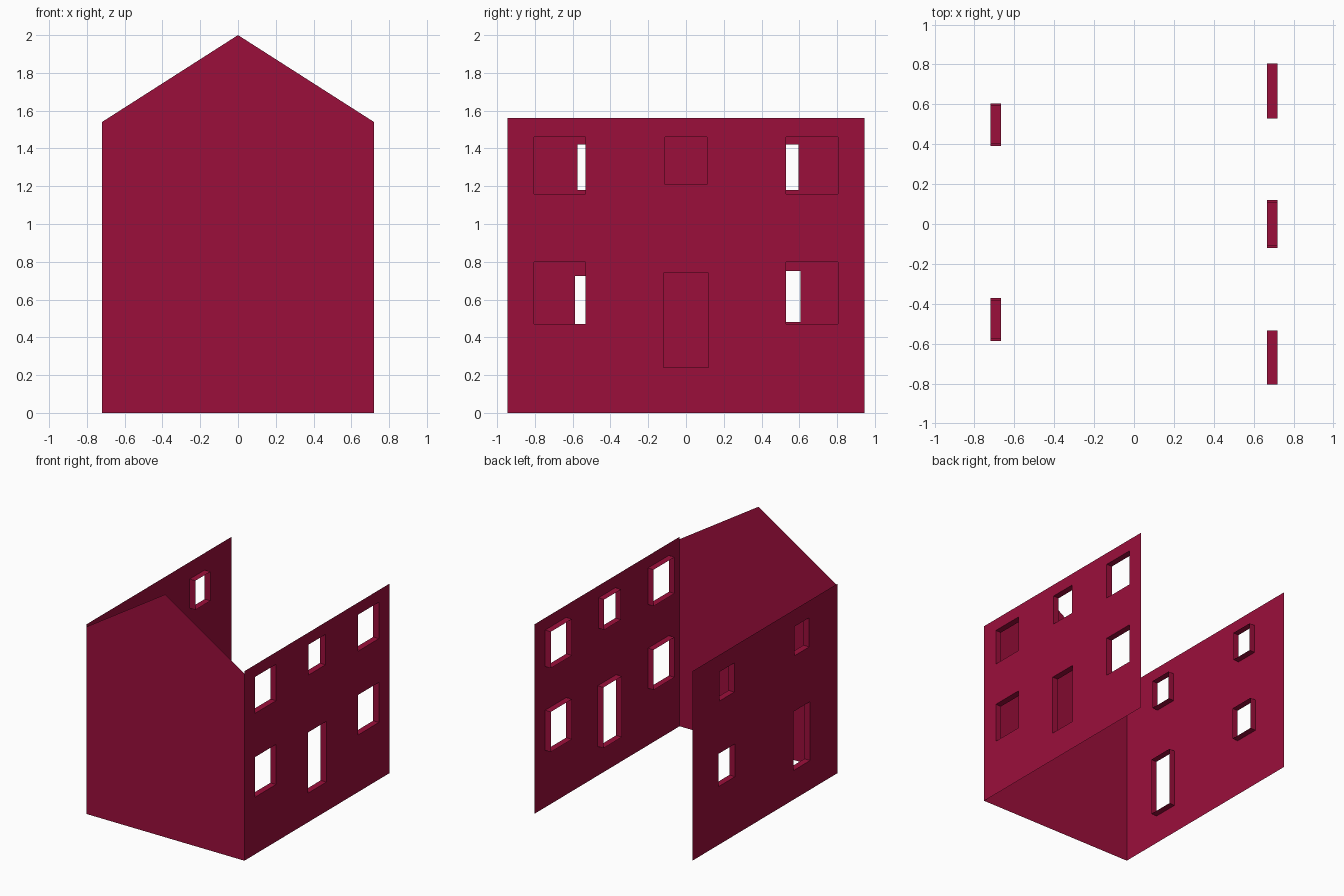
import bpy
import bmesh

if "Cube" in bpy.data.objects:
    bpy.data.objects.remove(bpy.data.objects["Cube"], do_unlink=True)

HALF_W, HALF_L = 0.72, 0.945
WALL_TOP, EAVES, RIDGE = 1.56, 1.54, 2.0
REVEAL = 0.052

# Wall paint
paint = bpy.data.materials.new("crimson paint")
paint.use_nodes = True
colour = (0.33, 0.0045, 0.044, 1)
paint.diffuse_color = colour
paint.node_tree.nodes["Principled BSDF"].inputs["Base Color"].default_value = colour


def finish(name, bm, outward_axis, sign):
    """Weld the sheet, point its normals outward and link it."""
    bmesh.ops.remove_doubles(bm, verts=bm.verts, dist=0.0005)
    bmesh.ops.recalc_face_normals(bm, faces=bm.faces)
    bm.normal_update()
    main = max(bm.faces, key=lambda f: abs(f.normal[outward_axis]))
    if main.normal[outward_axis] * sign < 0:
        bmesh.ops.reverse_faces(bm, faces=bm.faces)
    mesh = bpy.data.meshes.new(name)
    bm.to_mesh(mesh)
    bm.free()
    mesh.materials.append(paint)
    bpy.context.collection.objects.link(bpy.data.objects.new(name, mesh))


def side_wall(name, side, openings):
    """Thin wall with rectangular openings (y0, y1, z0, z1) and inward reveals."""
    bm = bmesh.new()
    outer, inner = side * HALF_W, side * (HALF_W - REVEAL)

    def quad(*points):
        bm.faces.new([bm.verts.new(p) for p in points])

    ys = sorted({-HALF_L, HALF_L} | {y for o in openings for y in o[:2]})
    zs = sorted({0, WALL_TOP} | {z for o in openings for z in o[2:]})

    # Wall sheet around the openings
    for y0, y1 in zip(ys, ys[1:]):
        for z0, z1 in zip(zs, zs[1:]):
            y, z = (y0 + y1) / 2, (z0 + z1) / 2
            if not any(a < y < b and c < z < d for a, b, c, d in openings):
                quad((outer, y0, z0), (outer, y1, z0), (outer, y1, z1), (outer, y0, z1))

    # Reveals: each strip follows the same grid lines as the wall
    for a, b, c, d in openings:
        across = [y for y in ys if a <= y <= b]
        upward = [z for z in zs if c <= z <= d]
        for z in (c, d):
            for y0, y1 in zip(across, across[1:]):
                quad((outer, y0, z), (outer, y1, z), (inner, y1, z), (inner, y0, z))
        for y in (a, b):
            for z0, z1 in zip(upward, upward[1:]):
                quad((outer, y, z0), (outer, y, z1), (inner, y, z1), (inner, y, z0))
    finish(name, bm, 0, side)


# Left wall: four large windows, a small one, and a doorway
left_openings = [(-0.11, 0.11, 1.21, 1.46), (-0.12, 0.12, 0.24, 0.74)]
for y0, y1 in ((-0.805, -0.533), (0.53, 0.805)):
    left_openings += [(y0, y1, 1.16, 1.46), (y0, y1, 0.47, 0.80)]
side_wall("left_wall", 1, left_openings)

# Right wall: three windows and a doorway
side_wall("right_wall", -1, [
    (-0.575, -0.38, 1.18, 1.42),
    (0.40, 0.595, 1.18, 1.42),
    (-0.587, -0.37, 0.24, 0.725),
    (0.39, 0.605, 0.48, 0.75),
])

# Front gable
bm = bmesh.new()
outline = [(-HALF_W, 0), (HALF_W, 0), (HALF_W, EAVES), (0, RIDGE), (-HALF_W, EAVES)]
bm.faces.new([bm.verts.new((x, -HALF_L, z)) for x, z in outline])
finish("front_gable", bm, 1, -1)
